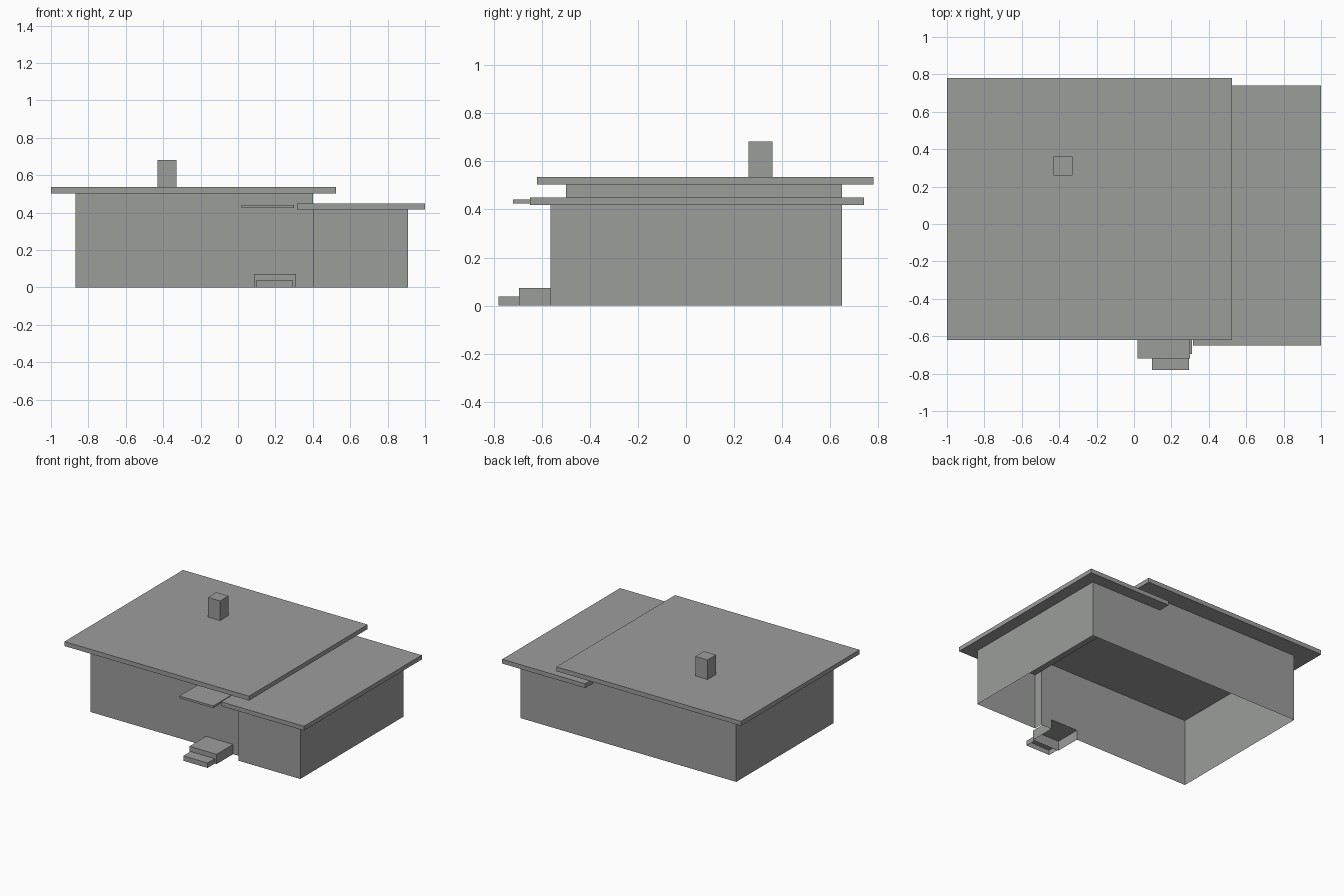
import bpy
import bmesh

old = bpy.data.objects.get("Cube")
if old:
    bpy.data.objects.remove(old, do_unlink=True)

grey = bpy.data.materials.new("plain_grey")
grey.use_nodes = True
colour = (0.33, 0.34, 0.33, 1)
grey.diffuse_color = colour
grey.node_tree.nodes["Principled BSDF"].inputs["Base Color"].default_value = colour


def finish(name, bm):
    mesh = bpy.data.meshes.new(name)
    bm.to_mesh(mesh)
    bm.free()
    mesh.materials.append(grey)
    obj = bpy.data.objects.new(name, mesh)
    bpy.context.collection.objects.link(obj)
    return obj


def prism(name, outline, z0, z1, bottom=True, skip=()):
    """Extrude a counter-clockwise outline; skip lists the sides left open."""
    bm = bmesh.new()
    low = [bm.verts.new((x, y, z0)) for x, y in outline]
    high = [bm.verts.new((x, y, z1)) for x, y in outline]
    bm.faces.new(high)
    if bottom:
        bm.faces.new(low[::-1])
    count = len(outline)
    for i in range(count):
        if i not in skip:
            j = (i + 1) % count
            bm.faces.new((low[i], low[j], high[j], high[i]))
    return finish(name, bm)


def rect(x0, x1, y0, y1):
    return [(x0, y0), (x1, y0), (x1, y1), (x0, y1)]


# Main dimensions
LEFT, SPLIT, RIGHT = -0.87, 0.40, 0.91
FRONT, WING_FRONT, BACK = -0.50, -0.565, 0.65
HIGH, LOW, LOW_TOP = 0.503, 0.418, 0.45
STEP_L, STEP_R, STEP_Z = 0.085, 0.31, 0.073

# Walls: open shell of single panels, with a gap behind the upper step
panels = [
    ((LEFT, FRONT), (STEP_L, FRONT), 0, HIGH),
    ((STEP_L, FRONT), (STEP_R, FRONT), STEP_Z, HIGH),
    ((STEP_R, FRONT), (SPLIT, FRONT), 0, HIGH),
    ((SPLIT, FRONT), (SPLIT, WING_FRONT), 0, LOW),
    ((SPLIT, WING_FRONT), (RIGHT, WING_FRONT), 0, LOW),
    ((RIGHT, WING_FRONT), (RIGHT, BACK), 0, LOW),
    ((RIGHT, BACK), (SPLIT, BACK), 0, LOW),
    ((SPLIT, BACK), (LEFT, BACK), 0, HIGH),
    ((LEFT, BACK), (LEFT, FRONT), 0, HIGH),
    ((SPLIT, FRONT), (SPLIT, BACK), LOW_TOP, HIGH),
]
bm = bmesh.new()
for a, b, z0, z1 in panels:
    corners = [(*a, z0), (*b, z0), (*b, z1), (*a, z1)]
    bm.faces.new([bm.verts.new(c) for c in corners])
finish("house_walls", bm)

# Roof slabs
prism("main_roof", rect(-1, 0.525, -0.62, 0.78), HIGH, 0.536)
prism("wing_roof", [(0.315, -0.65), (1, -0.65), (1, 0.74), (0.315, 0.74),
                    (0.315, BACK), (SPLIT, BACK), (SPLIT, FRONT), (0.315, FRONT)],
      LOW, LOW_TOP)

# Entrance canopy and chimney
prism("door_canopy", rect(0.02, 0.30, -0.72, FRONT), 0.425, 0.441)
prism("chimney", rect(-0.43, -0.33, 0.26, 0.36), 0.536, 0.682, bottom=False)

# Hollow entrance steps, open underneath and at the back
prism("upper_step", rect(STEP_L, STEP_R, -0.695, FRONT), 0, STEP_Z, False, (2,))
prism("lower_step", rect(0.095, 0.295, -0.78, -0.695), 0, 0.037, False, (2,))
